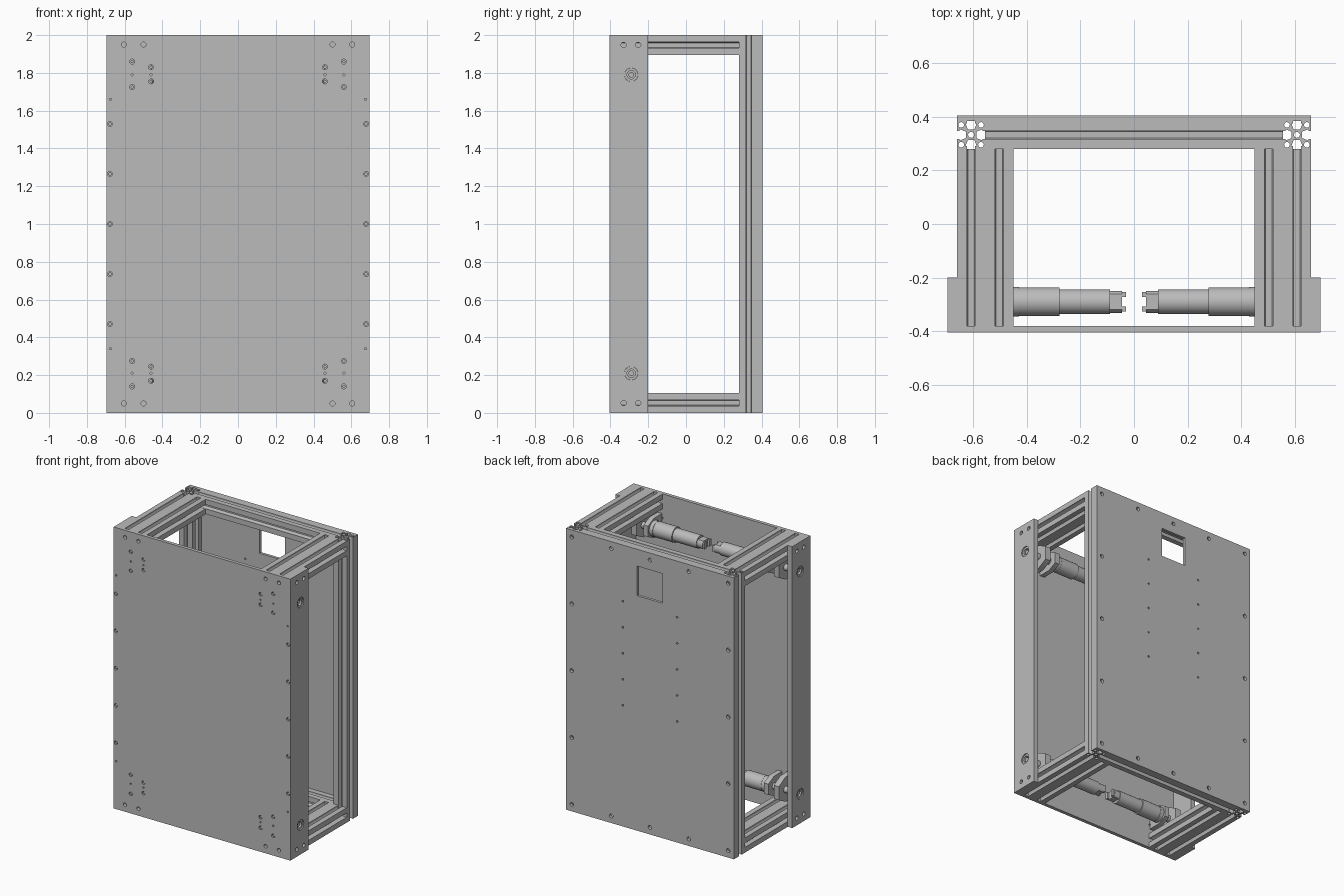
import bpy, bmesh
from math import cos, sin, pi
from mathutils import Matrix, Vector

old = bpy.data.objects.get("Cube")
if old:
    bpy.data.objects.remove(old)

grey = bpy.data.materials.new("machined grey")
grey.use_nodes = True
grey.diffuse_color = (0.5, 0.5, 0.5, 1)
grey.node_tree.nodes["Principled BSDF"].inputs["Base Color"].default_value = (0.5, 0.5, 0.5, 1)

X, Y, Z = Vector((1, 0, 0)), Vector((0, 1, 0)), Vector((0, 0, 1))
# extrusion axis -> section axes (u, v, w) in space
AXES = {"x": (Y, Z, X), "y": (X, Z, -Y), "z": (X, Y, Z)}
made = []


def extrude(name, loops, axis, start, end, u=0, v=0):
    """Fill closed section loops (outline and holes) and extrude along an axis."""
    curve = bpy.data.curves.new(name, "CURVE")
    curve.dimensions, curve.fill_mode = "2D", "BOTH"
    curve.extrude = abs(end - start) / 2
    for loop in loops:
        sp = curve.splines.new("POLY")
        sp.points.add(len(loop) - 1)
        for p, (a, b) in zip(sp.points, loop):
            p.co = (a, b, 0, 1)
        sp.use_cyclic_u, sp.use_smooth = True, False
    tmp = bpy.data.objects.new(name + "_section", curve)
    bpy.context.collection.objects.link(tmp)
    dg = bpy.context.evaluated_depsgraph_get()
    mesh = bpy.data.meshes.new_from_object(tmp.evaluated_get(dg))
    bpy.data.objects.remove(tmp)
    bpy.data.curves.remove(curve)
    au, av, aw = AXES[axis]
    rot = Matrix((au, av, aw)).transposed().to_4x4()
    along = {"x": X, "y": Y, "z": Z}[axis] * ((start + end) / 2)
    mesh.transform(Matrix.Translation(au * u + av * v + along) @ rot)
    bm = bmesh.new()
    bm.from_mesh(mesh)
    bmesh.ops.remove_doubles(bm, verts=bm.verts, dist=1e-5)
    bmesh.ops.recalc_face_normals(bm, faces=bm.faces)
    bm.to_mesh(mesh)
    bm.free()
    mesh.name = name
    mesh.materials.clear()
    mesh.materials.append(grey)
    ob = bpy.data.objects.new(name, mesh)
    bpy.context.collection.objects.link(ob)
    made.append(ob)
    return ob


def circle(r, a=0, b=0, n=20):
    return [(a + r * cos(2 * pi * i / n), b + r * sin(2 * pi * i / n)) for i in range(n)]


def rect(a0, a1, b0, b1):
    return [(a0, b0), (a1, b0), (a1, b1), (a0, b1)]


P = 0.105  # profile pitch


def slotted(cells):
    """Outline of a T-slotted bar, several cells wide."""
    slot = [(-.015, 0), (-.015, .01), (-.021, .01), (-.012, .033),
            (.012, .033), (.021, .01), (.015, .01), (.015, 0)]
    w, h = cells * P / 2, P / 2
    row = [(i - (cells - 1) / 2) * P for i in range(cells)]
    sides = [((1, 0), (0, -1), w, h, row), ((0, 1), (1, 0), h, w, [0]),
             ((-1, 0), (0, 1), w, h, row), ((0, -1), (-1, 0), h, w, [0])]
    pts = []
    for t, n, half, dist, centres in sides:
        run = [(-half, 0)] + [(c + s, d) for c in centres for s, d in slot]
        pts += [(t[0] * s + n[0] * (dist - d), t[1] * s + n[1] * (dist - d)) for s, d in run]
    return pts


SIDES = (("left", 1), ("right", -1))
LEVELS = (("lower", -1), ("upper", 1))
POST_X, POST_Y = .6075, .3325
AXLE_Y, AXLE_Z = -.29, .79   # axle height is measured from mid height

# Front plate with its hole pattern, mirrored in x and about mid height
plain = [(.605, .95), (.5, .95)]
screwed = [(.56, .86), (.56, .725), (.46, .83), (.46, .755), (.678, .53), (.678, .265)]
tiny = [(.56, .79), (.46, .79), (.675, .66)]


def mirrored(points):
    return [(sx * a, 1 + sz * b) for a, b in points for sx in (1, -1) for sz in (1, -1)]


screws = mirrored(screwed) + [(.678, 1), (-.678, 1)]
holes = [circle(.013, a, b) for a, b in mirrored(plain) + screws]
holes += [circle(.006, a, b, 10) for a, b in mirrored(tiny)]
extrude("front_plate", [rect(-.695, .695, 0, 2)] + holes, "y", -.405, -.38)
for a, b in screws:
    extrude("plate_screw", [circle(.0085, n=12)], "y", -.4, -.375, a, b)

# Back plate with opening, edge holes and mounting holes
edge = [(sx * .615, .05 + i * .475) for sx in (1, -1) for i in range(5)]
edge += [(a, b) for a in (-.305, 0, .305) for b in (.05, 1.95)]
mount = [(sx * .213, 1.6 - i * .185) for sx in (1, -1) for i in range(5)]
extrude("back_plate", [rect(-.66, .66, 0, 2), rect(-.1, .1, 1.67, 1.88)]
        + [circle(.014, a, b) for a, b in edge] + [circle(.007, a, b, 10) for a, b in mount],
        "y", .385, .405)

# Rails joining the back posts
for level, sz in LEVELS:
    extrude(level + "_back_rail", [slotted(1)], "x", -.555, .555, POST_Y, 1 + sz * (1 - P / 2))

for side, sx in SIDES:
    # Back corner post with bored section
    bores = [circle(.011)] + [circle(.0105, a * .037, b * .037, 16) for a in (1, -1) for b in (1, -1)]
    extrude(side + "_back_post", [slotted(1)] + bores, "z", 0, 2, sx * POST_X, POST_Y)

    # Side plate with axle and bolt holes
    bolts = [circle(.014, a, 1 + sz * .948) for a in (-.33, -.253) for sz in (1, -1)]
    axles = [circle(.036, AXLE_Y, 1 + sz * AXLE_Z, 32) for sz in (1, -1)]
    extrude(side + "_side_plate", [rect(-.38, -.2, 0, 2)] + bolts + axles, "x", sx * .66, sx * .695)

    for level, sz in LEVELS:
        tag = level + "_" + side
        z = 1 + sz * AXLE_Z
        extrude(tag + "_side_rail", [slotted(2)], "y", -.38, .28, sx * .555, 1 + sz * (1 - P / 2))

        # Bearing and axle running through the side plate
        def part(name, loops, x0, x1):
            extrude(tag + "_" + name, loops, "x", sx * x0, sx * x1, AXLE_Y, z)

        part("bearing", [circle(.0355, n=32), circle(.022, n=32)], .655, .688)
        part("axle", [circle(.0225, n=32)], .46, .66)
        part("axle_tip", [circle(.015, n=24)], .66, .68)

        # Chamfered brackets bolted to the front plate
        for name, hh, depth, x0, x1 in (("outer_bracket", .088, .075, .54, .58),
                                        ("inner_bracket", .07, .065, .455, .49)):
            c = hh * .55
            part(name, [[(-.09, -hh), (0, -hh), (depth, -c), (depth, c), (0, hh), (-.09, hh)]], x0, x1)

        # Stepped motor body
        part("motor_flange", [circle(.055, n=32)], .428, .457)
        part("motor_seam", [circle(.0525, n=32)], .424, .428)
        part("gearbox", [circle(.054, n=32)], .278, .424)
        part("motor", [circle(.046, n=32)], .09, .278)
        flat = [(a, max(-.028, min(.028, b))) for a, b in circle(.041, n=32)]
        part("motor_end", [flat], .045, .09)
        for s in (1, -1):
            part("motor_terminal", [rect(s * .018, s * .037, -.024, .024)], .03, .045)

# Smooth round parts, keep edges sharp
bpy.ops.object.select_all(action="DESELECT")
for ob in made:
    ob.select_set(True)
bpy.context.view_layer.objects.active = made[0]
bpy.ops.object.shade_smooth_by_angle(angle=.6)
